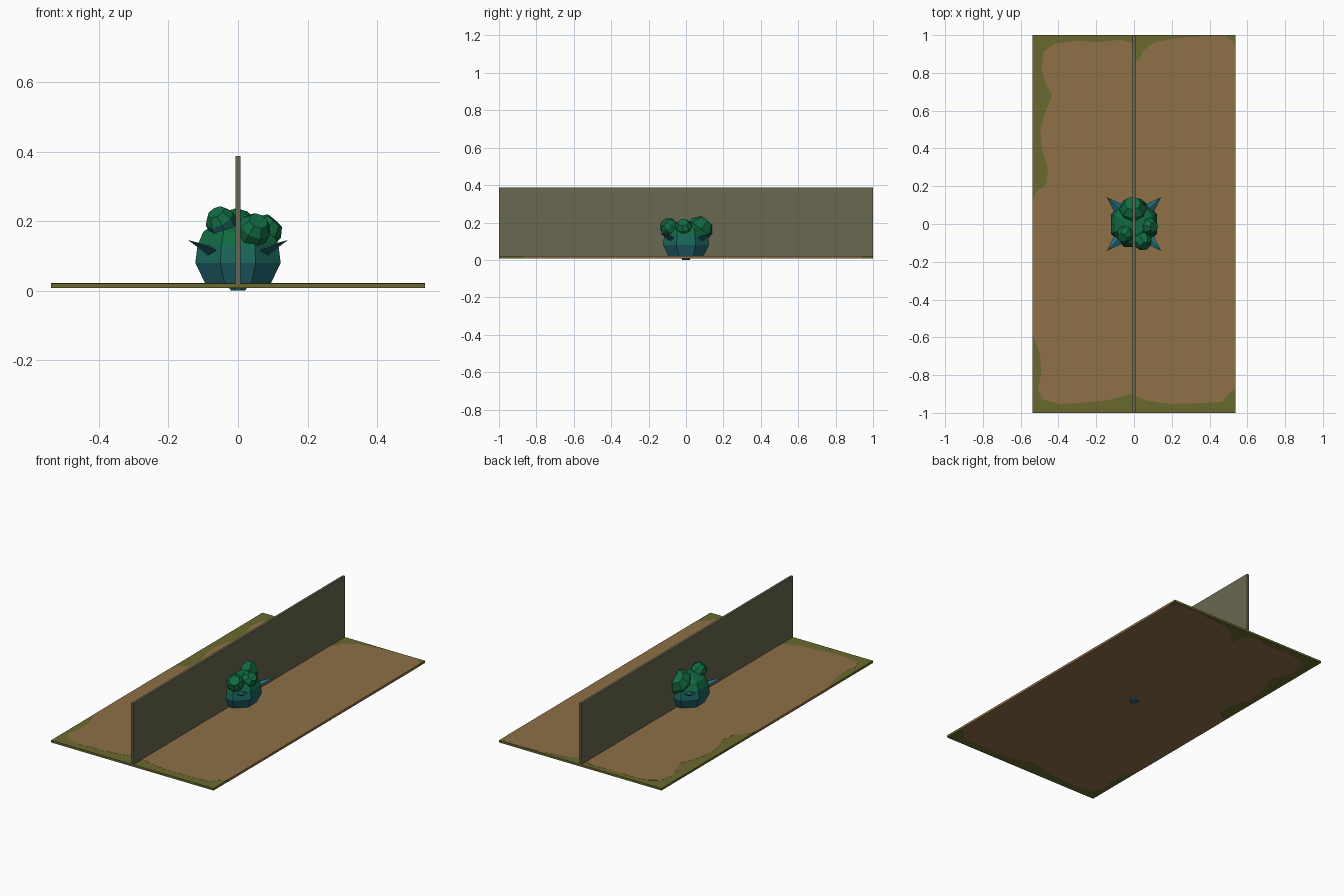
import bpy, bmesh, math
from mathutils import Vector, Matrix

if "Cube" in bpy.data.objects:
    bpy.data.objects.remove(bpy.data.objects["Cube"])


def material(name, r, g, b):
    lin = [((c / 255 + 0.055) / 1.055) ** 2.4 for c in (r, g, b)]
    m = bpy.data.materials.new(name)
    m.diffuse_color = (*lin, 1)
    m.use_nodes = True
    m.node_tree.nodes["Principled BSDF"].inputs["Base Color"].default_value = m.diffuse_color
    return m


GRASS = material("olive_moss", 106, 105, 46)
DIRT = material("brown_soil", 142, 112, 71)
WALL = material("grey_olive", 105, 104, 80)
TEAL = material("deep_teal", 34, 106, 117)
MID = material("blue_green", 25, 103, 90)
LEAF = material("leaf_green", 17, 107, 66)


def make(name, bm, *mats):
    bmesh.ops.recalc_face_normals(bm, faces=bm.faces)
    me = bpy.data.meshes.new(name)
    bm.to_mesh(me)
    bm.free()
    for m in mats:
        me.materials.append(m)
    ob = bpy.data.objects.new(name, me)
    bpy.context.collection.objects.link(ob)
    return ob


def box(name, lo, hi, mat):
    lo, hi = Vector(lo), Vector(hi)
    bm = bmesh.new()
    mtx = Matrix.Translation((lo + hi) / 2) @ Matrix.Diagonal((*(hi - lo), 1))
    bmesh.ops.create_cube(bm, size=1, matrix=mtx)
    return make(name, bm, mat)


# ground slab and dividing panel
HX, Z0, Z1 = 0.538, 0.0086, 0.0212
box("ground_slab", (-HX, -1, Z0), (HX, 1, Z1), GRASS)
box("upright_panel", (-0.0067, -1, 0.0088), (0.0067, 1, 0.387), WALL)

# wavy soil area running through the slab, slightly proud of it
E = HX + 0.0006
outline = [(-E, .11), (-.52, .17), (-.465, .21), (-.455, .29), (-.487, .40),
           (-.497, .48), (-.475, .58), (-.433, .68), (-.465, .74), (-.492, .82),
           (-.476, .915), (-.42, .955), (-.31, .97), (-.18, .963), (-.07, .975),
           (-.015, .96), (.0, .87), (.03, .87), (.045, .915), (.11, .963),
           (.24, .985), (.38, .995), (.48, .995), (.52, .97), (E, .94),
           (E, -.865), (.50, -.90), (.466, -.943), (.35, -.948), (.19, -.953),
           (.06, -.932), (.0, -.905), (-.02, -.90), (-.13, -.932), (-.23, -.943),
           (-.39, -.953), (-.487, -.927), (-.508, -.874), (-.492, -.795),
           (-.497, -.69), (-E, -.58)]
bm = bmesh.new()
f = bm.faces.new([bm.verts.new((x, y, Z0 - .0006)) for x, y in outline])
ext = bmesh.ops.extrude_face_region(bm, geom=[f], use_keep_orig=True)
top = [v for v in ext["geom"] if isinstance(v, bmesh.types.BMVert)]
bmesh.ops.translate(bm, verts=top, vec=(0, 0, Z1 - Z0 + .0012))
bmesh.ops.triangulate(bm, faces=[f for f in bm.faces if len(f.verts) > 4])
make("soil_patch", bm, DIRT)


def colour_bands(ob, low, high):
    # teal at the bottom, green at the top
    for p in ob.data.polygons:
        z = p.center.z
        p.material_index = 0 if z < low else 1 if z < high else 2


# faceted plant body
profile = [(.022, 0), (.030, .012), (.102, .021), (.133, .08), (.126, .13),
           (.108, .17), (.06, .20)]
N = 8
bm = bmesh.new()
rings = []
for r, z in profile:
    rings.append([bm.verts.new((r * math.cos((i + .5) * math.tau / N),
                                r * math.sin((i + .5) * math.tau / N), z))
                  for i in range(N)])
for a, b in zip(rings, rings[1:]):
    for i in range(N):
        j = (i + 1) % N
        bm.faces.new((a[i], a[j], b[j], b[i]))
bm.faces.new(rings[0])
bm.faces.new(rings[-1])
colour_bands(make("plant_body", bm, TEAL, MID, LEAF), .08, .13)


# rounded buds crowded on top, each tilted outwards
def bud(name, c, r, low, high):
    c = Vector(c)
    axis = Vector((c.x, c.y, .09)).normalized()
    rot = axis.to_track_quat('Z', 'Y').to_matrix().to_4x4()
    bm = bmesh.new()
    bmesh.ops.create_uvsphere(bm, u_segments=8, v_segments=5, radius=r,
                              matrix=Matrix.Translation(c) @ rot)
    # flatten the tip into one facet
    tip = max(bm.verts, key=lambda v: v.co.dot(axis))
    bmesh.ops.dissolve_verts(bm, verts=[tip])
    colour_bands(make(name, bm, TEAL, MID, LEAF), low, high)


bud("bud_back", (-.005, .072, .162), .075, .10, .125)
bud("bud_front_left", (-.048, -.055, .197), .046, .185, .195)
bud("bud_front_right", (.045, -.09, .174), .050, .05, .13)
bud("bud_right", (.080, -.012, .172), .048, .05, .13)

# four pointed thorns on the diagonals
for sx, sy, label in ((1, 1, "back_right"), (-1, 1, "back_left"),
                      (1, -1, "front_right"), (-1, -1, "front_left")):
    base, tip = Vector((sx * .075, sy * .075, .112)), Vector((sx * .144, sy * .142, .146))
    d = tip - base
    bm = bmesh.new()
    mtx = (Matrix.Translation((base + tip) / 2)
           @ d.to_track_quat('Z', 'Y').to_matrix().to_4x4()
           @ Matrix.Diagonal((1.3, .6, 1, 1)))
    bmesh.ops.create_cone(bm, cap_ends=True, segments=4, radius1=.026,
                          radius2=0, depth=d.length, matrix=mtx)
    make("thorn_" + label, bm, TEAL)
